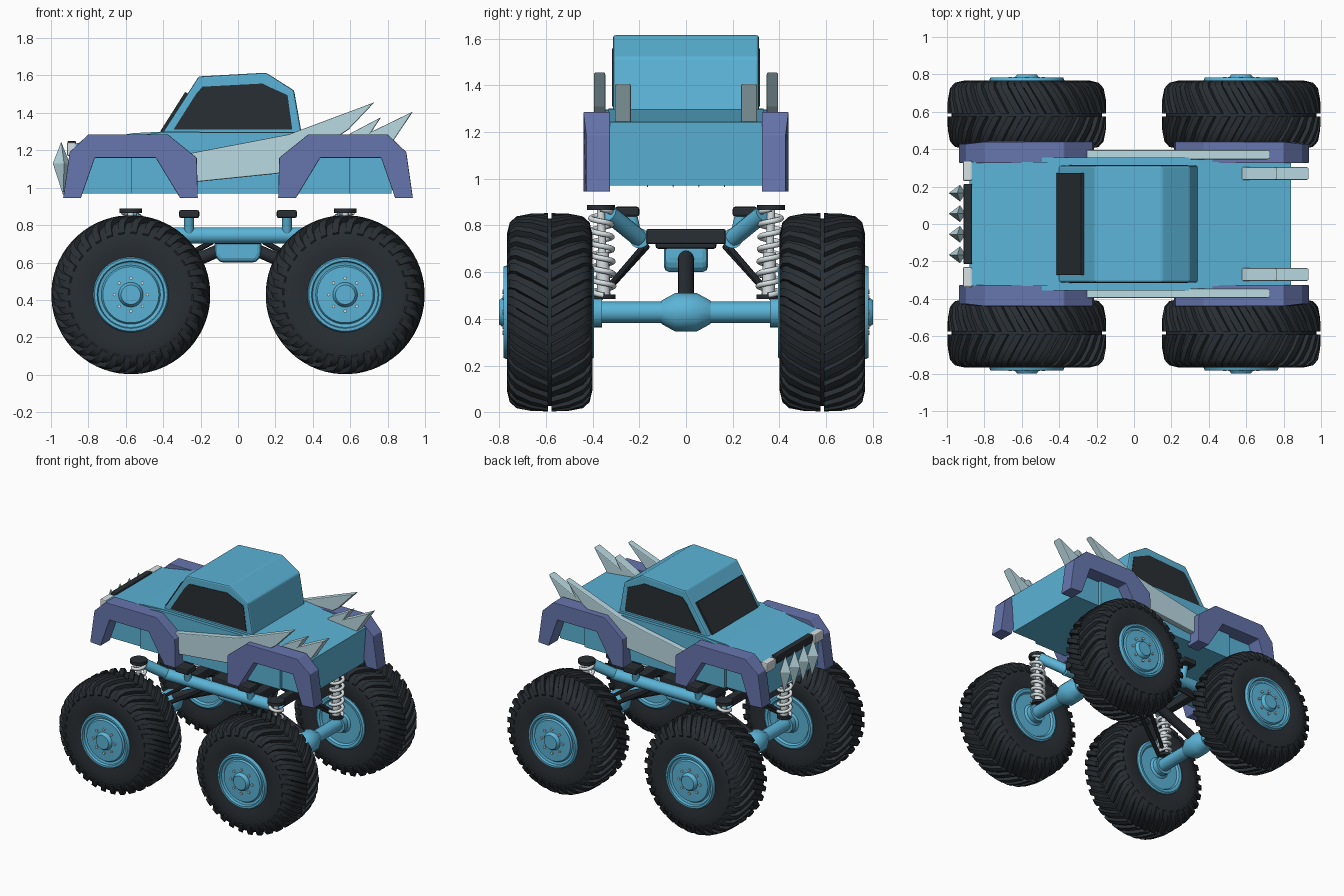
import bpy, bmesh
from math import pi, sin, cos, radians
from mathutils import Vector, Matrix

if "Cube" in bpy.data.objects:
    bpy.data.objects.remove(bpy.data.objects["Cube"])

def mat(name, c):
    m = bpy.data.materials.new(name)
    m.diffuse_color = (*c, 1)
    m.use_nodes = True
    m.node_tree.nodes["Principled BSDF"].inputs["Base Color"].default_value = m.diffuse_color
    return m

BLUE = mat("blue_paint", (0.105, 0.456, 0.68))
PURPLE = mat("purple_trim", (0.135, 0.18, 0.42))
DARK = mat("dark_rubber", (0.022, 0.028, 0.034))
PALE = mat("pale_bone", (0.49, 0.70, 0.76))
WHITE = mat("light_metal", (0.7, 0.76, 0.78))

def add(name, bm, m, mirror="", smooth=30, loc=(0, 0, 0), bevel=0):
    bmesh.ops.recalc_face_normals(bm, faces=bm.faces[:])
    me = bpy.data.meshes.new(name)
    bm.to_mesh(me)
    bm.free()
    me.materials.append(m)
    if smooth:
        me.shade_smooth()
        me.set_sharp_from_angle(angle=radians(smooth))
    return place(name, me, mirror, loc, bevel)

def place(name, me, mirror="", loc=(0, 0, 0), bevel=0):
    ob = bpy.data.objects.new(name, me)
    bpy.context.collection.objects.link(ob)
    ob.location = loc
    if bevel:
        b = ob.modifiers.new("bevel", 'BEVEL')
        b.width, b.segments = bevel, 2
    if mirror:
        mod = ob.modifiers.new("mirror", 'MIRROR')
        mod.use_axis = ("x" in mirror, "y" in mirror, False)
        mod.use_mirror_merge = False
    return ob

def slab(pts, y0, y1, bm=None):
    """Side profile (x, z) extruded along y."""
    bm = bm or bmesh.new()
    a = [bm.verts.new((x, y0, z)) for x, z in pts]
    b = [bm.verts.new((x, y1, z)) for x, z in pts]
    bm.faces.new(a)
    bm.faces.new(b[::-1])
    for i in range(len(a)):
        j = (i + 1) % len(a)
        bm.faces.new((a[i], b[i], b[j], a[j]))
    return bm

def box(x0, x1, y0, y1, z0, z1, bm=None):
    return slab([(x0, z0), (x1, z0), (x1, z1), (x0, z1)], y0, y1, bm)

def tube(p, q, r, bm=None, seg=16, r2=None):
    bm = bm or bmesh.new()
    p, q = Vector(p), Vector(q)
    M = Matrix.Translation((p + q) / 2) @ (q - p).to_track_quat('Z', 'Y').to_matrix().to_4x4()
    bmesh.ops.create_cone(bm, cap_ends=True, segments=seg, radius1=r,
                          radius2=r if r2 is None else r2, depth=(q - p).length, matrix=M)
    return bm

def lathe(pts, seg):
    """Profile (radius, y) turned about the y axis."""
    bm = bmesh.new()
    v = [bm.verts.new((r, y, 0)) for r, y in pts]
    e = [bm.edges.new(v[i:i + 2]) for i in range(len(v) - 1)]
    bmesh.ops.spin(bm, geom=v + e, cent=(0, 0, 0), axis=(0, 1, 0), angle=2 * pi, steps=seg)
    bmesh.ops.remove_doubles(bm, verts=bm.verts[:], dist=1e-5)
    return bm

# ---- Wheels ----
WX, WZ, WY = 0.573, 0.428, 0.584
half = [(0.19, 0.172), (0.25, 0.183), (0.31, 0.183), (0.355, 0.172), (0.385, 0.145), (0.40, 0.08)]
tire = lathe([(r, WY - w) for r, w in half] + [(0.402, WY)] + [(r, WY + w) for r, w in half[::-1]], 64)

# Chevron tread lugs, staggered on each half
N = 32
stations = [(0.008, 0.425, 0), (0.08, 0.423, 0.10), (0.142, 0.411, 0.19), (0.171, 0.385, 0.23), (0.183, 0.335, 0.25)]
for side in (1, -1):
    for k in range(N):
        th0 = 2 * pi * (k + (0.5 if side > 0 else 0)) / N
        rings = []
        for w, r, sw in stations:
            ring = []
            for rr, d in ((r - 0.04, -0.062), (r, -0.046), (r, 0.046), (r - 0.04, 0.062)):
                t = th0 - sw + d
                ww = w - (0.02 if rr < r and w > 0.15 else 0)
                ring.append(tire.verts.new((rr * sin(t), WY + side * ww, rr * cos(t))))
            rings.append(ring)
        for a, b in zip(rings, rings[1:]):
            for i in range(4):
                j = (i + 1) % 4
                tire.faces.new((a[i], a[j], b[j], b[i]))
        tire.faces.new(rings[0])
        tire.faces.new(rings[-1][::-1])

rim = lathe([(0, .80), (.052, .80), (.06, .79), (.066, .775), (.15, .772), (.158, .76), (.175, .764),
             (.18, .782), (.195, .782), (.202, .765), (.202, .402), (.19, .393), (.17, .396), (.16, .41),
             (.08, .41), (.06, .395), (0, .395)], 40)
bolts = bmesh.new()
for k in range(8):
    a = 2 * pi * k / 8
    x, z = 0.088 * cos(a), 0.088 * sin(a)
    tube((x, .768, z), (x, .786, z), 0.009, bolts, 8)

parts = [("tires", tire, DARK), ("rims", rim, BLUE), ("wheel_bolts", bolts, WHITE)]
for name, bm, m in parts:
    ob = add("front_" + name, bm, m, "y", 35, (-WX, 0, WZ))
    place("rear_" + name, ob.data, "y", (WX, 0, WZ))

# ---- Axles and drivetrain ----
axle = tube((WX, -0.41, WZ), (WX, 0.41, WZ), 0.046)
for s in (1, -1):
    tube((WX, s * 0.36, WZ), (WX, s * 0.41, WZ), 0.065, axle)
add("axles", axle, BLUE, "x")
diff = lathe([(0, -.105), (.05, -.105), (.083, -.045), (.083, .045), (.05, .105), (0, .105)], 12)
add("differentials", diff, BLUE, "", 30, (WX, 0, WZ))
place("front_differential", bpy.data.objects["differentials"].data, "", (-WX, 0, WZ))
gear = slab([(-.125, .72), (-.125, .64), (-.10, .60), (.10, .60), (.125, .64), (.125, .72)], -.095, .095)
add("gearbox", gear, BLUE, smooth=0, bevel=0.025)
add("gearbox_cover", box(-.13, .13, -.13, .13, .70, .785), DARK, smooth=0, bevel=0.01)
add("driveshafts", tube((.09, 0, .67), (WX, 0, .46), 0.034), DARK, "x")
links = tube((.14, .17, .71), (WX - .03, .37, .49), 0.015, seg=10)
tube((.30, .19, .70), (WX + .03, .37, .49), 0.013, links, 10)
add("suspension_links", links, DARK, "xy")

# ---- Frame ----
rail = tube((-.46, .20, .745), (.46, .20, .745), 0.043)
add("frame_rails", rail, BLUE, "y")
arm = tube((.44, .20, .745), (WX, .33, .85), 0.038)
tube((.262, .215, .75), (.262, .235, .845), 0.026, arm)
add("frame_arms", arm, BLUE, "xy")
add("body_mount_pads", box(.207, .315, .20, .305, .838, .88), DARK, "xy", 0, bevel=0.01)
cross = box(.22, .30, -.17, .17, .72, .785)
box(.42, .48, -.17, .17, .72, .785, cross)
add("cross_members", cross, DARK, "x", 0, bevel=0.008)

# ---- Shock absorbers ----
top, low = Vector((WX, .365, .87)), Vector((WX, .352, .50))
seats = tube((WX, .365, .865), (WX, .365, .888), 0.06, seg=24)
tube((WX, .352, .485), (WX, .352, .505), 0.05, seats, 24)
add("shock_seats", seats, DARK, "xy")
rod = tube(low, top, 0.017)
tube(low, low.lerp(top, 0.5), 0.028, rod)
add("shock_rods", rod, WHITE, "xy")
cu = bpy.data.curves.new("shock_spring", 'CURVE')
cu.dimensions, cu.bevel_depth, cu.bevel_resolution = '3D', 0.012, 2
sp = cu.splines.new('POLY')
n = 7 * 16
sp.points.add(n)
for i, p in enumerate(sp.points):
    c, a = low.lerp(top, i / n), 2 * pi * i / 16
    p.co = (c.x + .044 * cos(a), c.y + .044 * sin(a), c.z, 1)
sp.use_smooth = True
cu.materials.append(WHITE)
for sx in (1, -1):
    for sy in (1, -1):
        place("shock_spring", cu).scale = (sx, sy, 1)

# ---- Body ----
body = slab([(-.87, .97), (-.88, 1.235), (-.56, 1.292), (-.40, 1.30), (.34, 1.297), (.84, 1.243), (.82, .97)], -.332, .332)
add("body_shell", body, BLUE, smooth=0)
door = slab([(-.57, .97), (-.57, 1.275), (-.40, 1.297), (.34, 1.294), (.60, 1.265), (.60, .97)], .32, .355)
add("body_sides", door, BLUE, "y", 0)

# Cab and its windows
cab = slab([(-.41, 1.28), (-.40, 1.30), (-.21, 1.595), (.15, 1.615), (.30, 1.52), (.342, 1.28)], -.312, .312)
add("cab", cab, BLUE, smooth=0, bevel=0.01)
win = slab([(-.345, 1.31), (-.225, 1.50), (-.19, 1.54), (.13, 1.557), (.165, 1.54), (.265, 1.495), (.29, 1.31)], .30, .316)
add("side_windows", win, DARK, "y", 0)
ws = slab([(-.40, 1.29), (-.415, 1.303), (-.283, 1.511), (-.26, 1.50)], -.272, .272)
add("windshield", ws, DARK, smooth=0)

# Wheel arch fenders
arch = [(-.935, .945), (-.90, 1.19), (-.80, 1.285), (-.375, 1.285), (-.22, 1.16), (-.215, .945),
        (-.31, .945), (-.44, 1.16), (-.765, 1.16), (-.84, .945)]
fend = slab(arch, .325, .44)
for v in fend.verts:
    if v.co.y > .4 and v.co.x < -.85:
        v.co.y = .428
add("fenders", fend, PURPLE, "xy", 0, bevel=0.004)

# ---- Bone spikes ----
side = slab([(-.28, 1.025), (-.28, 1.18), (.27, 1.285), (.73, 1.457), (.59, 1.31), (.50, 1.25),
             (.36, 1.215), (.48, 1.19), (.21, 1.075)], .345, .395)
add("side_spikes", side, PALE, "y", 0, bevel=0.006)
bed = slab([(.52, 1.22), (.60, 1.29), (.765, 1.377), (.715, 1.30), (.935, 1.407), (.82, 1.235)], .235, .305)
add("bed_spikes", bed, PALE, "y", 0, bevel=0.006)

# ---- Front end ----
add("grille_bar", box(-.912, -.865, -.215, .215, 1.19, 1.25), DARK, smooth=0, bevel=0.008)
add("headlights", box(-.915, -.865, .23, .338, 1.17, 1.242), WHITE, "y", 0, bevel=0.008)
teeth = bmesh.new()
for y in (-.165, -.055, .055, .165):
    mid = [teeth.verts.new((x, y + d, 1.13)) for x, d in ((-.99, 0), (-.93, .045), (-.90, 0), (-.93, -.045))]
    tips = [teeth.verts.new(p) for p in ((-.945, y, 1.245), (-.935, y, .96))]
    for t in tips:
        for i in range(4):
            teeth.faces.new((mid[i], mid[(i + 1) % 4], t))
add("front_teeth", teeth, PALE, smooth=0)
